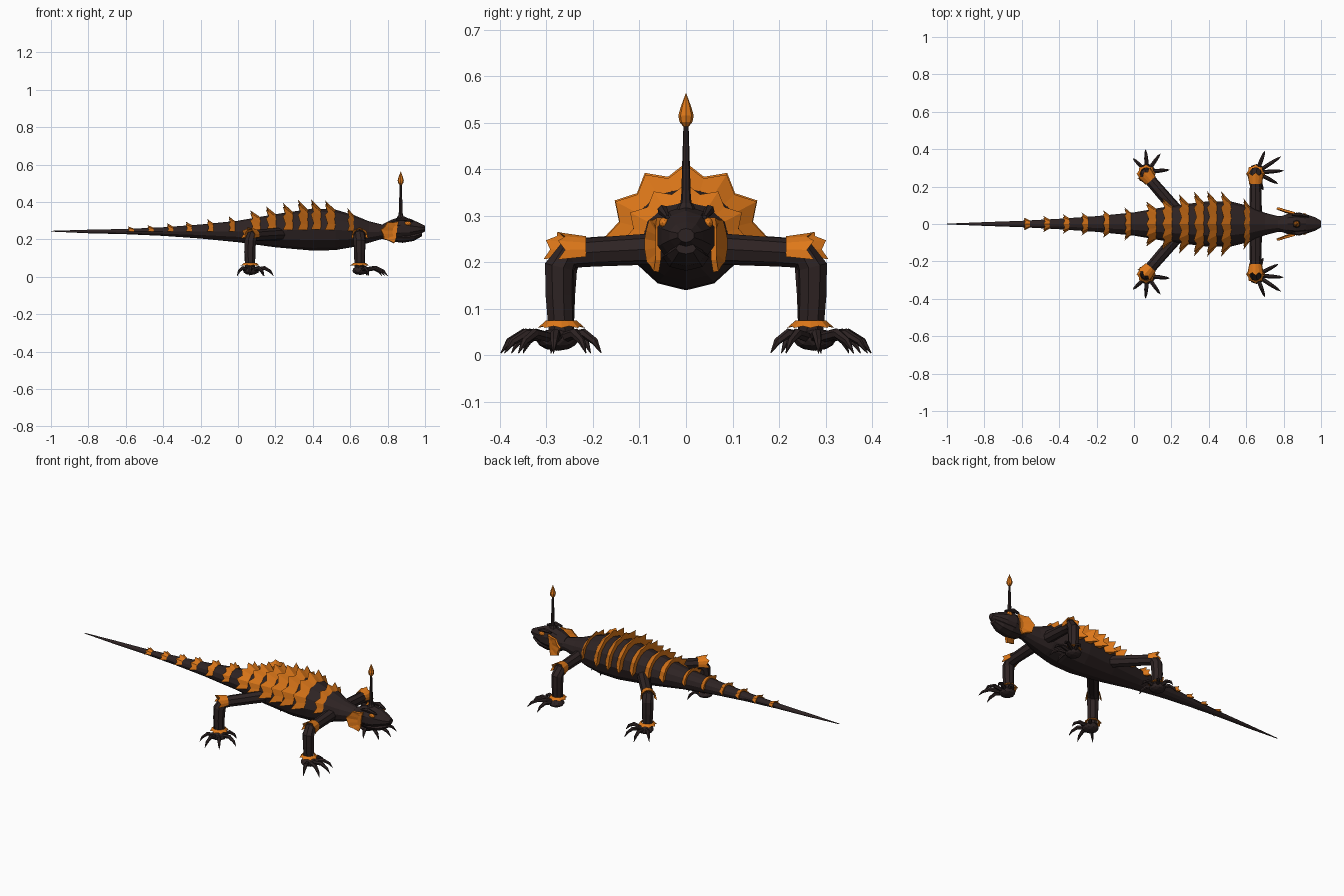
import bpy, bmesh, math
from mathutils import Vector, Matrix

cube = bpy.data.objects.get("Cube")
if cube:
    bpy.data.objects.remove(cube)


def material(name, rgb):
    m = bpy.data.materials.new(name)
    m.use_nodes = True
    m.diffuse_color = (*rgb, 1)
    bsdf = next(n for n in m.node_tree.nodes if n.type == 'BSDF_PRINCIPLED')
    bsdf.inputs["Base Color"].default_value = (*rgb, 1)
    bsdf.inputs["Roughness"].default_value = 0.9
    return m


DARK = material("dark_hide", (0.027, 0.017, 0.017))
ORANGE = material("orange_horn", (0.74, 0.19, 0.01))
X, Y, Z = Vector((1, 0, 0)), Vector((0, 1, 0)), Vector((0, 0, 1))


def finish(name, bm, mat):
    bmesh.ops.recalc_face_normals(bm, faces=bm.faces)
    me = bpy.data.meshes.new(name)
    bm.to_mesh(me)
    bm.free()
    me.materials.append(mat)
    ob = bpy.data.objects.new(name, me)
    bpy.context.collection.objects.link(ob)
    return ob


def skin(name, rings, mat, closed=True, loop=False):
    """Bridge rings of points; cap the ends unless the rings loop round."""
    bm = bmesh.new()
    rows = [[bm.verts.new(p) for p in r] for r in rings]
    n = len(rows[0])
    pairs = list(zip(rows, rows[1:])) + ([(rows[-1], rows[0])] if loop else [])
    for a, b in pairs:
        for i in range(n if closed else n - 1):
            j = (i + 1) % n
            bm.faces.new((a[i], a[j], b[j], b[i]))
    if not loop:
        bm.faces.new(rows[0])
        bm.faces.new(rows[-1])
    elif not closed:
        bm.faces.new([r[0] for r in rows])
        bm.faces.new([r[-1] for r in rows])
    return finish(name, bm, mat)


def loft(name, stations, n, mat):
    """Elliptical sections along x: (x, bottom, top, half width)."""
    rings = []
    for x, lo, hi, w in stations:
        ang = [math.tau * i / n for i in range(n)]
        rings.append([(x, w * math.sin(a), (lo + hi) / 2 + (hi - lo) / 2 * math.cos(a)) for a in ang])
    return skin(name, rings, mat)


def tube(name, path, radii, n, mat):
    """Round tube along a path with a carried frame."""
    pts = [Vector(p) for p in path]
    rings, side = [], None
    for i, p in enumerate(pts):
        t = (pts[min(i + 1, len(pts) - 1)] - pts[max(i - 1, 0)]).normalized()
        if side is None:
            side = t.orthogonal()
        side = (side - t * side.dot(t)).normalized()
        up = t.cross(side)
        ang = [math.tau * k / n for k in range(n)]
        rings.append([p + radii[i] * (side * math.cos(a) + up * math.sin(a)) for a in ang])
    return skin(name, rings, mat)


def blob(name, centre, size, mat, level=1):
    bm = bmesh.new()
    bmesh.ops.create_icosphere(bm, subdivisions=level, radius=1,
                               matrix=Matrix.Translation(centre) @ Matrix.Diagonal((*size, 1)))
    return finish(name, bm, mat)


def crown(name, origin, axes, radii, reach, depth, teeth, arc):
    """Toothed wedge flaring along the third axis; arc in radians about the second."""
    u, v, w = axes
    ru, rv = radii
    full = arc >= math.tau - 0.01
    steps = teeth * 2 if full else teeth * 2 - 1
    front, tips, back = [], [], []
    for k in range(steps):
        a = -arc / 2 + arc * k / (steps if full else steps - 1)
        out = u * ru * math.sin(a) + v * rv * math.cos(a)
        tooth = k % 2 == 0
        front.append(origin + out * 0.97)
        tips.append(origin + out * (reach if tooth else 1 + (reach - 1) * 0.5) + w * depth * (1 if tooth else 0.75))
        back.append(origin + out * 0.93 + w * depth * 0.7)
    return skin(name, [front, tips, back], ORANGE, closed=full, loop=True)


# Body and tail
BODY = [(-1, .242, .246, .002), (-.8, .233, .252, .010), (-.6, .228, .256, .017),
        (-.4, .219, .265, .028), (-.2, .205, .28, .042), (0, .185, .30, .062),
        (.2, .158, .335, .097), (.4, .14, .365, .122), (.52, .143, .36, .12),
        (.62, .16, .33, .095), (.70, .182, .297, .06), (.77, .203, .28, .042), (.82, .2, .28, .042)]
loft("body_and_tail", BODY, 12, DARK)


def section(x):
    for a, b in zip(BODY, BODY[1:]):
        if a[0] <= x <= b[0]:
            t = (x - a[0]) / (b[0] - a[0])
            return [p + (q - p) * t for p, q in zip(a, b)]


# Toothed frills over the back, shrinking along the tail
tips_x = [.585, .465, .39, .32, .24, .15, .065, -.05, -.165, -.28, -.38, -.485, -.59]
for i, x in enumerate(tips_x):
    depth = 0.055 if 0 < i < 7 else 0.035
    _, lo, hi, w = section(x + depth)
    h = (hi - lo) / 2
    reach = 1.46 if i < 8 else 1.5 + (i - 8) * 0.07
    crown(f"back_frill_{i + 1}", Vector((x + depth, 0, (lo + hi) / 2)), (Y, Z, -X),
          (w, h), reach, depth, 7 if i < 8 else 5, math.pi)

# Head, with upper snout and lower jaw
loft("head", [(.775, .208, .283, .04), (.82, .19, .305, .056), (.87, .19, .322, .064),
              (.92, .2, .311, .055), (.97, .226, .288, .037), (1.0, .243, .273, .018)], 10, DARK)
loft("lower_jaw", [(.81, .19, .24, .04), (.88, .182, .24, .05), (.94, .192, .24, .042),
                   (.985, .218, .242, .022)], 8, DARK)

# Lure on the crown of the head
tube("lure_stalk", [(.87, 0, .30), (.87, 0, .35), (.87, 0, .42), (.87, 0, .51)],
     [.014, .010, .008, .005], 8, DARK)
tube("lure_base", [(.87, 0, .312), (.87, 0, .328)], [.022, .014], 8, DARK)
tube("lure_tip", [(.87, 0, z) for z in (.492, .502, .516, .535, .563)],
     [.006, .014, .0165, .011, .0008], 8, ORANGE)

for s, side in ((1, "left"), (-1, "right")):
    # Eyes under dark brows
    blob(f"{side}_eye", (.908, s * .047, .285), (.018, .011, .012), ORANGE, 2)
    tube(f"{side}_brow", [(.845, s * .05, .308), (.885, s * .05, .312), (.935, s * .04, .297)],
         [.006, .012, .005], 6, DARK)

    # Cheek flap: a curved fan with a pointed rim
    bm = bmesh.new()
    inner, rim = [], []
    for k in range(9):
        a = math.radians(70 + 25 * k)
        r = 1 if k % 2 == 0 else 0.86
        inner.append(bm.verts.new((.845 + .02 * math.cos(a), s * .06, .24 + .035 * math.sin(a))))
        rim.append(bm.verts.new((.835 + .072 * r * math.cos(a),
                                 s * (.064 - .02 * math.cos(a)), .24 + .06 * r * math.sin(a))))
    for k in range(8):
        bm.faces.new((inner[k], inner[k + 1], rim[k + 1], rim[k]))
    bm.faces.new(inner)
    flap = finish(f"{side}_cheek_flap", bm, ORANGE)
    mod = flap.modifiers.new("thickness", 'SOLIDIFY')
    mod.thickness, mod.offset = 0.012, 0

    # Legs: hip, knee, ankle and spread toes
    legs = {
        "front": ([(.65, .05, .23), (.65, .2, .222), (.65, .25, .218), (.65, .272, .19),
                   (.65, .272, .13), (.65, .268, .05)], (.655, .275),
                  [(.70, .39), (.785, .36), (.80, .285), (.77, .215), (.69, .182)]),
        "hind": ([(.23, .07, .23), (.10, .22, .222), (.075, .25, .216), (.065, .265, .19),
                  (.063, .268, .13), (.065, .268, .05)], (.07, .278),
                 [(-.005, .35), (.062, .398), (.14, .375), (.19, .29), (.135, .205)]),
    }
    for kind, (path, foot, toes) in legs.items():
        pts = [Vector((x, s * y, z)) for x, y, z in path]
        tag = f"{side}_{kind}"
        tube(f"{tag}_leg", pts, [.034, .031, .032, .033, .031, .028], 8, DARK)
        out = (pts[1] - pts[0]).normalized()
        crown(f"{tag}_knee_cuff", pts[1] + out * .015, (out.cross(Z).normalized(), Z, out),
              (.036, .036), 1.3, .06, 5, math.radians(210))
        crown(f"{tag}_ankle_cuff", pts[-1] + Z * .025, (X, Y, -Z), (.034, .034), 1.5, .016, 8, math.tau)
        heel = Vector((foot[0], s * foot[1], .034))
        blob(f"{tag}_foot", heel, (.045, .045, .024), DARK, 2)
        for i, (x, y) in enumerate(toes):
            tip = Vector((x, s * y, .005))
            knuckle = heel.lerp(tip, .6)
            knuckle.z = .047
            joint = heel.lerp(tip, .85)
            joint.z = .03
            tube(f"{tag}_toe_{i + 1}", [heel, knuckle, joint, tip], [.012, .011, .008, .001], 6, DARK)
